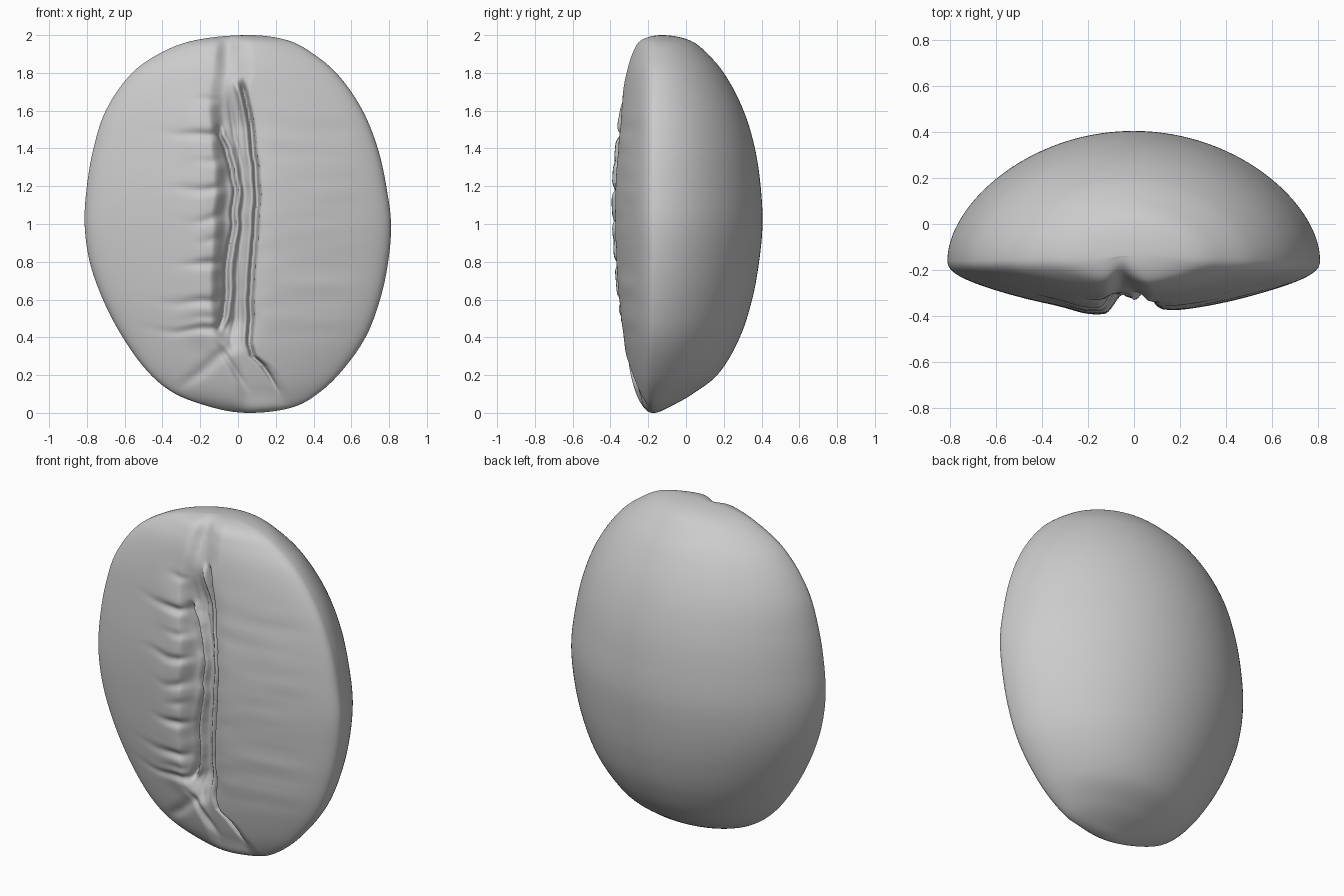
import bpy, bmesh, math
from mathutils import noise, Vector

# Section table: z, left x, right x, rim y, front y, back y
SECTIONS = [
    (0.00, 0.06, 0.06, -0.175, -0.175, -0.175),
    (0.03, -0.14, 0.29, -0.175, -0.23, -0.09),
    (0.10, -0.33, 0.42, -0.175, -0.265, 0.035),
    (0.20, -0.46, 0.53, -0.175, -0.295, 0.165),
    (0.40, -0.61, 0.675, -0.17, -0.335, 0.285),
    (0.60, -0.715, 0.752, -0.165, -0.36, 0.35),
    (0.80, -0.785, 0.795, -0.16, -0.375, 0.387),
    (1.00, -0.812, 0.81, -0.16, -0.385, 0.405),
    (1.20, -0.80, 0.785, -0.16, -0.385, 0.395),
    (1.40, -0.765, 0.74, -0.16, -0.37, 0.365),
    (1.60, -0.70, 0.66, -0.16, -0.35, 0.305),
    (1.80, -0.56, 0.52, -0.155, -0.32, 0.20),
    (1.90, -0.42, 0.40, -0.15, -0.29, 0.115),
    (1.97, -0.24, 0.27, -0.145, -0.245, 0.025),
    (2.00, 0.06, 0.06, -0.13, -0.13, -0.13)]
# Crease paths: z, x
LEFT_CRACK = [(0.42, -0.11), (0.5, -0.085), (0.6, -0.06), (0.8, -0.06), (1.0, -0.025),
              (1.2, -0.02), (1.4, -0.06), (1.47, -0.10), (1.55, -0.11)]
RIGHT_CRACK = [(0.05, 0.24), (0.12, 0.21), (0.2, 0.165), (0.25, 0.13), (0.3, 0.075), (0.36, 0.065),
               (0.6, 0.07), (0.8, 0.08), (1.1, 0.105), (1.3, 0.095),
               (1.6, 0.06), (1.75, 0.02), (2.0, -0.02)]
BANK = [(0.0, 0.02), (0.15, 0.0), (0.3, -0.04), (0.45, -0.12), (0.7, -0.12), (1.0, -0.105),
        (1.3, -0.10), (1.5, -0.125), (1.7, -0.13), (1.85, -0.10), (2.0, -0.09)]
# Wrinkles on the left bank: z, reach, depth
WRINKLES = [(0.44, 0.22, 0.020), (0.50, 0.14, 0.010), (0.59, 0.20, 0.018),
            (0.79, 0.13, 0.022), (0.91, 0.08, 0.010), (1.02, 0.12, 0.014), (1.17, 0.18, 0.018),
            (1.33, 0.10, 0.010), (1.48, 0.18, 0.022), (1.66, 0.08, 0.010)]


def smooth(a, b, v):
    t = max(0.0, min(1.0, (v - a) / (b - a)))
    return t * t * (3 - 2 * t)


def bump(v, w):
    return math.exp(-(v / w) ** 2)


def path(pts, z):
    if z <= pts[0][0]:
        return pts[0][1]
    for (a, p), (b, q) in zip(pts, pts[1:]):
        if z <= b:
            return p + (q - p) * (z - a) / (b - a)
    return pts[-1][1]


KEYS = [math.acos(1 - s[0]) for s in SECTIONS]


def section(phi):
    """Hermite blend of the section table, by angle so the ends stay round."""
    n = len(KEYS)
    k = 0
    while k < n - 2 and phi > KEYS[k + 1]:
        k += 1
    h = KEYS[k + 1] - KEYS[k]
    t = (phi - KEYS[k]) / h

    def slope(i, c):
        a, b = max(0, i - 1), min(n - 1, i + 1)
        return (SECTIONS[b][c] - SECTIONS[a][c]) / (KEYS[b] - KEYS[a])
    out = []
    for c in range(1, 6):
        p, q = SECTIONS[k][c], SECTIONS[k + 1][c]
        out.append(p * (1 + 2 * t) * (1 - t) ** 2 + q * t * t * (3 - 2 * t)
                   + h * slope(k, c) * t * (1 - t) ** 2 + h * slope(k + 1, c) * t * t * (t - 1))
    return out


def crease(x, z):
    """Inward offset of the front face."""
    wob = 0.012 * noise.noise(Vector((3.0, 0.0, z * 9)))
    bank, lc, rc = path(BANK, z) + wob, path(LEFT_CRACK, z) + wob, path(RIGHT_CRACK, z) + wob * 0.6
    mid = smooth(0.3, 0.5, z) * (1 - smooth(1.5, 1.75, z))
    # valley floor between the two banks, softer towards the ends
    soft = 0.07 * smooth(1.65, 1.85, z) + 0.05 * (1 - smooth(0.2, 0.35, z))
    depth = 0.022 + 0.06 * mid + 0.012 * smooth(1.55, 1.85, z)
    d = depth * smooth(bank - 0.03, bank + 0.055, x) * (1 - smooth(rc - 0.012 - soft * 0.3, rc + 0.02 + soft, x))
    # rounded shoulders
    d -= 0.016 * bump(x - bank + 0.09, 0.09) * mid
    d += 0.012 * bump(x - rc, 0.06) * mid
    # thin cracks and the papery ridge between them
    lf = smooth(0.42, 0.5, z) * (1 - smooth(1.45, 1.54, z))
    rf = smooth(0.08, 0.3, z) * (1 - smooth(1.7, 1.78, z))
    d += 0.05 * lf * bump(x - lc, 0.012) - 0.025 * lf * bump(x - lc - 0.022, 0.014)
    d += 0.055 * rf * bump(x - rc, 0.012) - 0.03 * rf * smooth(0.3, 0.45, z) * bump(x - rc + 0.03, 0.016)
    d += 0.018 * mid * bump(x - 0.5 * (lc + rc) + 0.01, 0.014)
    # side wrinkles
    if x < bank + 0.05:
        away = max(0.0, bank - x)
        bend = 0.03 * noise.noise(Vector((x * 6, 1.0, z * 3)))
        for wz, reach, dep in WRINKLES:
            d += dep * bump(z - wz + bend, 0.024) * bump(away, reach) * smooth(-0.05, 0.03, bank - x)
    else:
        wave = noise.noise(Vector((x * 2.5, 5.0, z * 11)))
        d += 0.004 * wave * smooth(rc, rc + 0.1, x) * (1 - smooth(0.45, 0.75, x)) * mid
    # folds at the lower tip
    low = smooth(0.1, 0.22, z) * (1 - smooth(0.3, 0.42, z))
    d += 0.018 * low * bump(x + 0.05 - (0.28 - z) * 0.6, 0.022)
    d += 0.012 * low * bump(x + 0.17 - (z - 0.24) * 1.1, 0.05)
    return d


# Bean body: stacked rings, dense on the creased front
ROWS, NB, NF = 260, 90, 310
angles = [math.pi * i / NB for i in range(NB)] + [math.pi + math.pi * i / NF for i in range(NF)]
bm = bmesh.new()
rings = []
for r in range(1, ROWS):
    phi = math.pi * r / ROWS
    z = 1 - math.cos(phi)
    xl, xr, ym, yf, yb = section(phi)
    c, w = (xl + xr) / 2, (xr - xl) / 2
    fade = smooth(0.0, 0.35, yb - yf)
    ring = []
    for a in angles:
        x, s = c + w * math.cos(a), abs(math.sin(a))
        if a < math.pi:
            y = ym + (yb - ym) * (s - 0.2 * s * (1 - s))
        else:
            y = ym + (yf - ym) * (s - 0.7 * s * s * (1 - s))
            y += crease(x, z) * fade * smooth(0.0, 0.6, s)
            # notch at the top end
            y += 0.025 * fade * smooth(1.75, 1.93, z) * bump(x + 0.07, 0.05) * smooth(0.0, 0.7, s)
        ring.append(bm.verts.new((x, y, z)))
    rings.append(ring)
n = len(angles)
for lo, hi in zip(rings, rings[1:]):
    for j in range(n):
        k = (j + 1) % n
        bm.faces.new((lo[j], lo[k], hi[k], hi[j]))
bottom = bm.verts.new((0.06, -0.175, 0))
top = bm.verts.new((0.06, -0.13, 2))
for j in range(n):
    k = (j + 1) % n
    bm.faces.new((bottom, rings[0][k], rings[0][j]))
    bm.faces.new((top, rings[-1][j], rings[-1][k]))
for f in bm.faces:
    f.smooth = True
mesh = bpy.data.meshes.new("bean")
bm.to_mesh(mesh)
bm.free()
bean = bpy.data.objects.new("bean", mesh)
bpy.context.collection.objects.link(bean)
